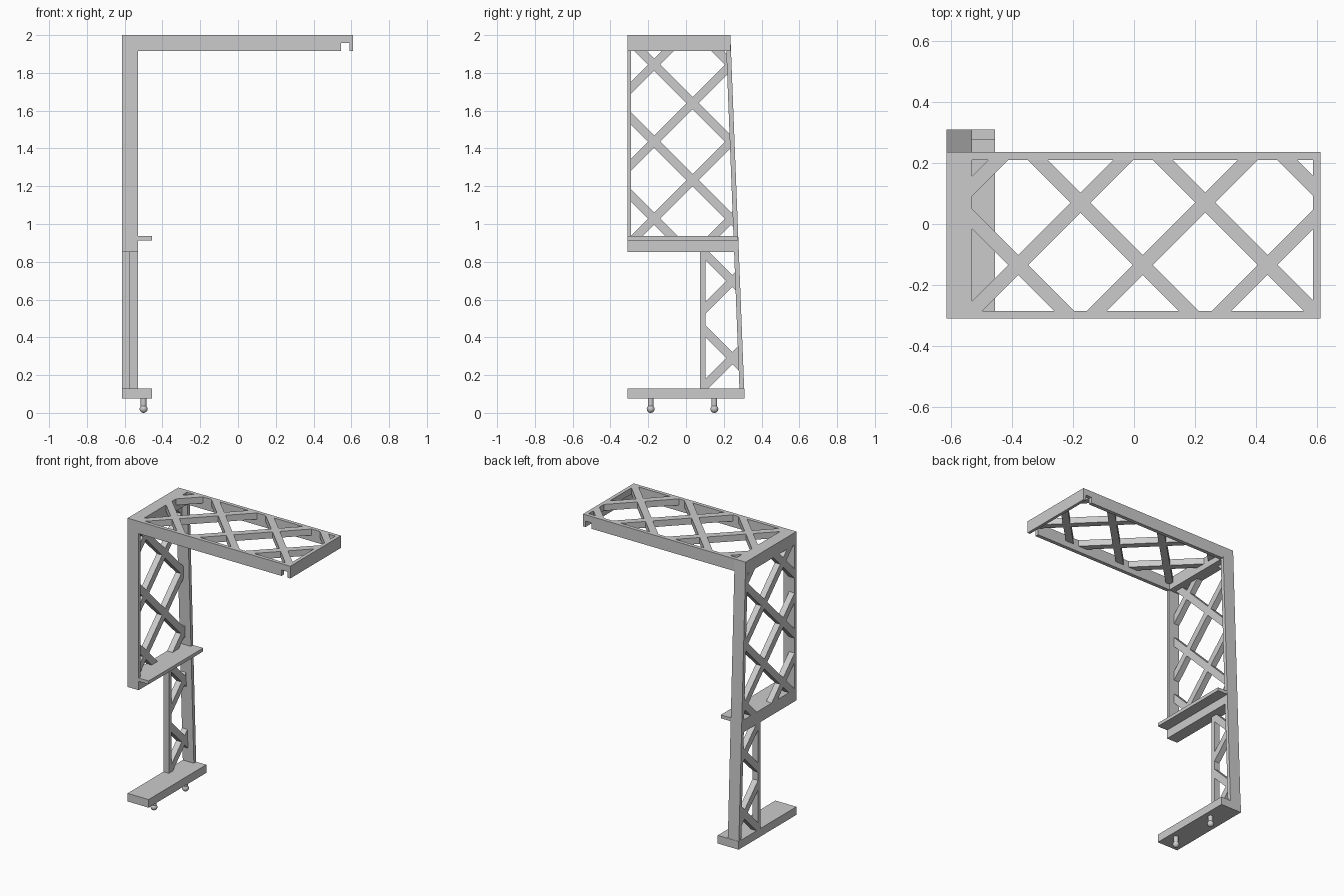
import bpy, bmesh, math
from mathutils import Vector

default = bpy.data.objects.get("Cube")
if default:
    bpy.data.objects.remove(default)

GREY = (0.6, 0.6, 0.6, 1)
grey = bpy.data.materials.new("plain grey")
grey.use_nodes = True
grey.diffuse_color = GREY
grey.node_tree.nodes["Principled BSDF"].inputs["Base Color"].default_value = GREY

# Main levels of the frame
X0, X1, XS, XE = -0.613, -0.53, -0.455, 0.61     # outer, inner, shelf edge, far end
XM = -0.572                                      # inner face of the side lattice
Y0, Y1 = -0.31, 0.235
ZT, ZM, ZB = 2.0, 1.957, 1.917                   # top, lattice underside, rim underside
FOOT0, FOOT1 = 0.075, 0.13
BEAM0, SHELF0, BEAM1 = 0.853, 0.913, 0.936


def finish(name, bm):
    bmesh.ops.recalc_face_normals(bm, faces=bm.faces)
    mesh = bpy.data.meshes.new(name)
    bm.to_mesh(mesh)
    bm.free()
    mesh.materials.append(grey)
    obj = bpy.data.objects.new(name, mesh)
    bpy.context.collection.objects.link(obj)
    return obj


def add_prism(bm, outline, axis, lo, hi):
    """Extrude a 2D outline along an axis; the outline uses the other two axes in order."""
    def place(p, d):
        c = list(p)
        c.insert(axis, d)
        return c
    face = bm.faces.new([bm.verts.new(place(p, lo)) for p in outline])
    ext = bmesh.ops.extrude_face_region(bm, geom=[face])["geom"]
    shift = Vector(place((0, 0), hi - lo))
    bmesh.ops.translate(bm, vec=shift, verts=[v for v in ext if isinstance(v, bmesh.types.BMVert)])


def prism(name, outline, axis, lo, hi):
    bm = bmesh.new()
    add_prism(bm, outline, axis, lo, hi)
    return finish(name, bm)


def box(name, x, y, z):
    return prism(name, [(x[0], y[0]), (x[1], y[0]), (x[1], y[1]), (x[0], y[1])], 2, *z)


def clip(poly, region):
    """Cut a polygon to a convex counter-clockwise region."""
    for a, b in zip(region, region[1:] + region[:1]):
        a, edge = Vector(a), Vector(b) - Vector(a)
        side = [edge.x * (p - a).y - edge.y * (p - a).x for p in poly]
        out = []
        for i, p in enumerate(poly):
            j = i - 1
            if (side[i] > 0) != (side[j] > 0):
                out.append(poly[j].lerp(p, side[j] / (side[j] - side[i])))
            if side[i] > 0:
                out.append(p)
        poly = out
        if not poly:
            break
    return poly


def lattice(name, region, node, axis, lo, hi, pitch=0.408, width=0.046):
    """Crossed diagonal struts through a grid of nodes, trimmed to the region."""
    bm = bmesh.new()
    for slope in (1, -1):
        along = Vector((1, slope)).normalized() * 3
        across = Vector((-slope, 1)).normalized() * width / 2
        for k in range(-6, 7):
            c = Vector(node) + Vector((k * pitch, 0))
            strip = [c - along - across, c + along - across, c + along + across, c - along + across]
            strip = clip(strip, region)
            if len(strip) > 2:
                add_prism(bm, strip, axis, lo, hi)
    return finish(name, bm)


def back(z):
    """Depth of the leaning rear edge at a height."""
    return 0.31 + (z - FOOT0) * (Y1 - 0.31) / (ZT - FOOT0)


# Top panel: two notched rails, end lip, lattice
rail = [(X0, ZT), (XE, ZT), (XE, ZB), (0.59, ZB), (0.59, ZM), (0.545, ZM), (0.545, ZB), (X0, ZB)]
prism("top_front_rail", rail, 1, Y0, Y0 + 0.025)
prism("top_back_rail", rail, 1, Y1 - 0.025, Y1)
prism("top_end_lip", [(0.585, ZT), (XE, ZT), (XE, ZB), (0.59, ZB), (0.59, ZM), (0.585, ZM)],
      1, Y0 + 0.025, Y1 - 0.025)
lattice("top_lattice", [(X1, Y0 + 0.025), (0.585, Y0 + 0.025), (0.585, Y1 - 0.025), (X1, Y1 - 0.025)],
        (-0.175, 0.07), 2, ZM, ZT)

# Side panel: corner beam, leaning rear post, front post, lower beam
box("corner_beam", (X0, X1), (Y0, Y1), (ZB, ZT))
RIM = 0.025
prism("rear_post", [(back(FOOT0) - RIM, FOOT0), (back(FOOT0), FOOT0), (back(ZT), ZT), (back(ZT) - RIM, ZT)],
      0, X0, X1)
box("front_post", (X0, X1), (Y0, Y0 + 0.02), (BEAM0, ZB))
prism("lower_beam", [(Y0, BEAM0), (back(BEAM0) - 0.01, BEAM0), (back(BEAM1) - 0.01, BEAM1), (Y0, BEAM1)],
      0, X0, X1)
box("shelf", (X1, XS), (Y0, back(BEAM1)), (SHELF0, BEAM1))
lattice("side_lattice", [(Y0 + 0.02, BEAM1), (back(BEAM1) - RIM, BEAM1), (back(ZB) - RIM, ZB), (Y0 + 0.02, ZB)],
        (0.035, 1.64), 0, X0, XM)

# Leg below the beam
box("leg_front_post", (X0, XM), (0.075, 0.102), (FOOT1, BEAM0))
lattice("leg_lattice", [(0.102, FOOT1), (back(FOOT1) - RIM, FOOT1), (back(BEAM0) - RIM, BEAM0), (0.102, BEAM0)],
        (0.245, 0.29), 0, X0, XM)

# Foot with two ball pins
box("foot", (X0, XS), (Y0, 0.31), (FOOT0, FOOT1))


def pin(name, y):
    bm = bmesh.new()
    ball, stem = 0.021, 0.015
    profile = [(ball * math.sin(a), ball - ball * math.cos(a))
               for a in [math.radians(d) for d in range(0, 136, 15)]]
    profile += [(stem, 0.038), (stem, FOOT0)]
    verts = [bm.verts.new((r, 0, z)) for r, z in profile]
    edges = [bm.edges.new(pair) for pair in zip(verts, verts[1:])]
    bmesh.ops.spin(bm, geom=verts + edges, cent=(0, 0, 0), axis=(0, 0, 1), angle=math.tau, steps=20)
    bmesh.ops.remove_doubles(bm, verts=bm.verts, dist=0.0001)
    obj = finish(name, bm)
    obj.location = (-0.5, y, 0)
    bpy.ops.object.select_all(action="DESELECT")
    obj.select_set(True)
    bpy.context.view_layer.objects.active = obj
    bpy.ops.object.shade_smooth_by_angle()


pin("front_pin", -0.187)
pin("rear_pin", 0.15)
